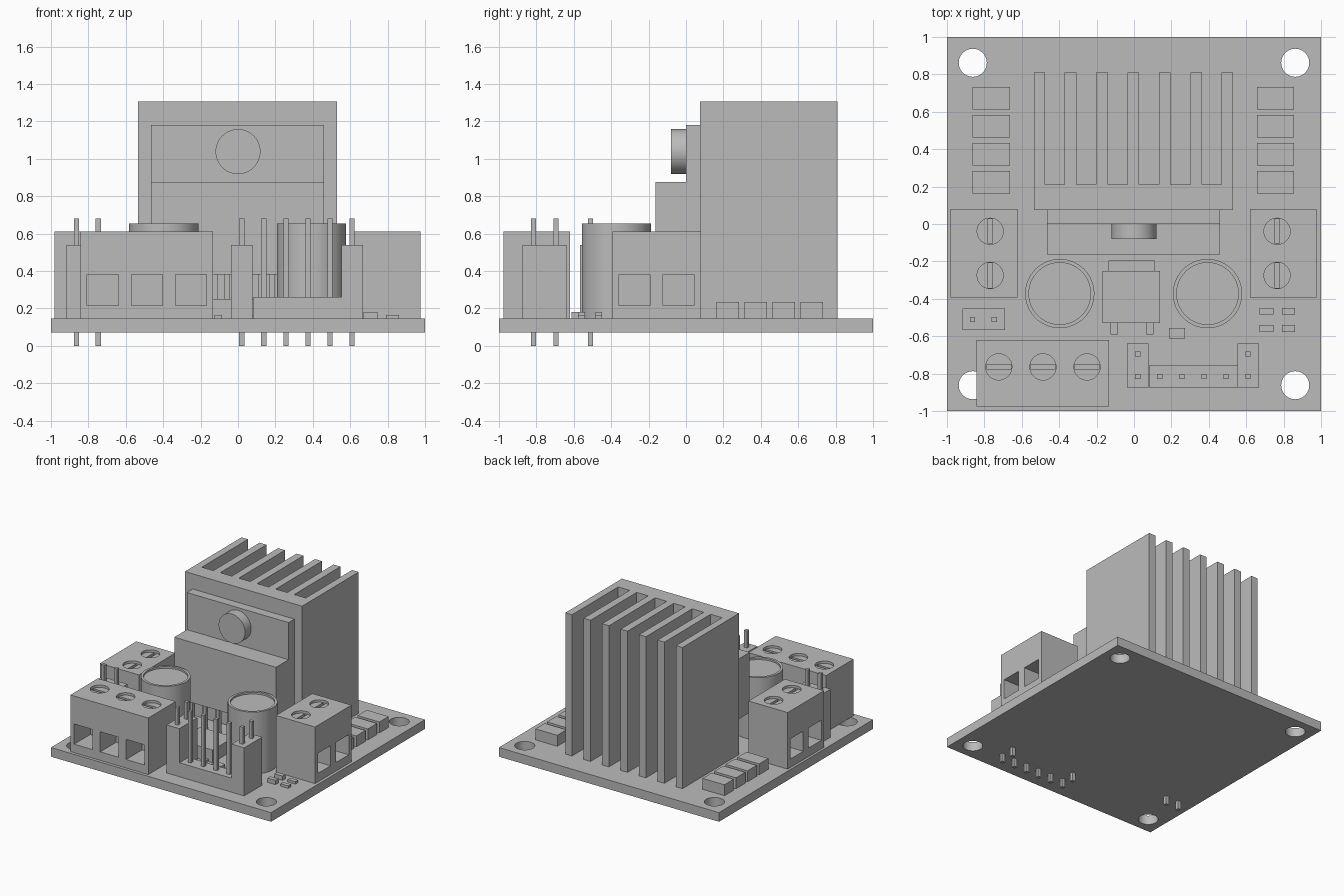
import bpy
import math
from mathutils import Vector

cube = bpy.data.objects.get("Cube")
if cube:
    bpy.data.objects.remove(cube, do_unlink=True)

grey = bpy.data.materials.new("plain grey")
grey.use_nodes = True
COLOUR = (0.5, 0.5, 0.5, 1)
grey.diffuse_color = COLOUR
grey.node_tree.nodes["Principled BSDF"].inputs["Base Color"].default_value = COLOUR

TOP = 0.145  # upper face of the board


def extrude(name, profile, z0, z1):
    """Solid made by raising a counter-clockwise xy outline from z0 to z1."""
    n = len(profile)
    verts = [(x, y, z) for z in (z0, z1) for x, y in profile]
    faces = [tuple(reversed(range(n))), tuple(range(n, 2 * n))]
    faces += [(i, (i + 1) % n, n + (i + 1) % n, n + i) for i in range(n)]
    mesh = bpy.data.meshes.new(name)
    mesh.from_pydata(verts, [], faces)
    mesh.materials.append(grey)
    obj = bpy.data.objects.new(name, mesh)
    bpy.context.collection.objects.link(obj)
    return obj


def box(name, x0, x1, y0, y1, z1, z0=TOP):
    return extrude(name, [(x0, y0), (x1, y0), (x1, y1), (x0, y1)], z0, z1)


def cylinder(name, x, y, r, z0, z1, sides=48):
    ring = [math.tau * i / sides for i in range(sides)]
    return extrude(name, [(x + r * math.cos(a), y + r * math.sin(a)) for a in ring], z0, z1)


def activate(obj):
    bpy.ops.object.select_all(action='DESELECT')
    obj.select_set(True)
    bpy.context.view_layer.objects.active = obj


def smooth(obj):
    activate(obj)
    bpy.ops.object.shade_smooth_by_angle(angle=math.radians(30))


def cut(obj, cutter):
    mod = obj.modifiers.new("cut", 'BOOLEAN')
    mod.operation = 'DIFFERENCE'
    mod.solver = 'EXACT'
    mod.object = cutter
    activate(obj)
    bpy.ops.object.modifier_apply(modifier=mod.name)
    bpy.data.objects.remove(cutter, do_unlink=True)


# Circuit board with corner holes
board = box("board", -1, 1, -1, 1, TOP, 0.07)
for sx in (-1, 1):
    for sy in (-1, 1):
        cut(board, cylinder("hole_cutter", 0.862 * sx, 0.862 * sy, 0.075, 0, 0.3))
smooth(board)

# Finned heat sink: one comb-shaped outline
outline = [(-0.535, 0.81), (-0.535, 0.075), (0.53, 0.075), (0.53, 0.81)]
for i in reversed(range(6)):
    left = -0.476 + i * 0.168
    right = left + 0.105
    outline += [(right, 0.81), (right, 0.21), (left, 0.21), (left, 0.81)]
extrude("heat_sink", outline, TOP, 1.305)

# Power chip bolted to the heat sink
box("chip_body", -0.465, 0.46, -0.163, 0.075, 0.875, 0.38)
box("chip_tab", -0.465, 0.46, 0.0, 0.075, 1.18, 0.875)
for i in range(15):
    x = -0.42 + i * 0.06
    y = -0.08 if i % 2 else 0.0
    box("chip_lead", x - 0.014, x + 0.014, y - 0.014, y + 0.014, 0.38)
bolt = cylinder("chip_bolt", 0, 0, 0.12, 0, 0.08)
bolt.rotation_euler.x = math.pi / 2
bolt.location = (0, 0, 1.038)
smooth(bolt)

# Capacitors with a recessed lid
for x in (-0.397, 0.393):
    can = cylinder("capacitor", x, -0.372, 0.185, TOP, 0.655, 64)
    cut(can, cylinder("lid_cutter", x, -0.372, 0.165, 0.64, 0.7, 64))
    smooth(can)


def terminal(name, centre, angle, ways):
    """Screw terminal whose wire openings face local -y."""
    pitch = 0.236
    half = ways * pitch / 2
    block = box(name, -half, half, -0.178, 0.178, 0.61)
    for i in range(ways):
        x = (i - (ways - 1) / 2) * pitch
        cut(block, box("opening_cutter", x - 0.083, x + 0.083, -0.3, 0.03, 0.38, 0.215))
        cut(block, cylinder("screw_cutter", x, 0.033, 0.07, 0.59, 0.7, 32))
        cut(block, box("slot_cutter", x - 0.066, x + 0.066, 0.021, 0.045, 0.7, 0.56))
    block.rotation_euler.z = angle
    block.location = Vector((*centre, 0))
    smooth(block)


terminal("front_terminal", (-0.487, -0.797), 0, 3)
terminal("left_terminal", (0.798, -0.157), math.pi / 2, 2)
terminal("right_terminal", (-0.802, -0.157), -math.pi / 2, 2)


# Pin headers
def pin(x, y):
    box("header_pin", x - 0.014, x + 0.014, y - 0.014, y + 0.014, 0.68, 0)


box("jumper_header", -0.918, -0.69, -0.568, -0.452, 0.54)
for x in (-0.863, -0.747):
    pin(x, -0.511)
box("control_header", 0.08, 0.555, -0.873, -0.757, 0.26)
for x0 in (-0.037, 0.553):
    box("jumper_post", x0, x0 + 0.115, -0.873, -0.64, 0.54)
    pin(x0 + 0.057, -0.695)
for i in range(6):
    pin(0.02 + i * 0.118, -0.815)

# Voltage regulator with tab and legs
box("regulator", -0.168, 0.14, -0.53, -0.25, 0.25)
box("regulator_tab", -0.137, 0.11, -0.25, -0.195, 0.175)
for x in (-0.106, 0.083):
    box("regulator_leg", x - 0.02, x + 0.02, -0.592, -0.53, 0.165)

# Diodes beside the heat sink
for i in range(4):
    y = 0.163 + i * 0.15
    box("left_diode", 0.657, 0.856, y, y + 0.12, 0.235)
    box("right_diode", -0.863, -0.664, y, y + 0.12, 0.235)

# Small surface parts
box("indicator_light", 0.187, 0.272, -0.612, -0.556, 0.18)
for y in (-0.577, -0.485):
    box("small_capacitor", 0.671, 0.745, y, y + 0.036, 0.18)
    box("small_resistor", 0.79, 0.861, y, y + 0.036, 0.165)
